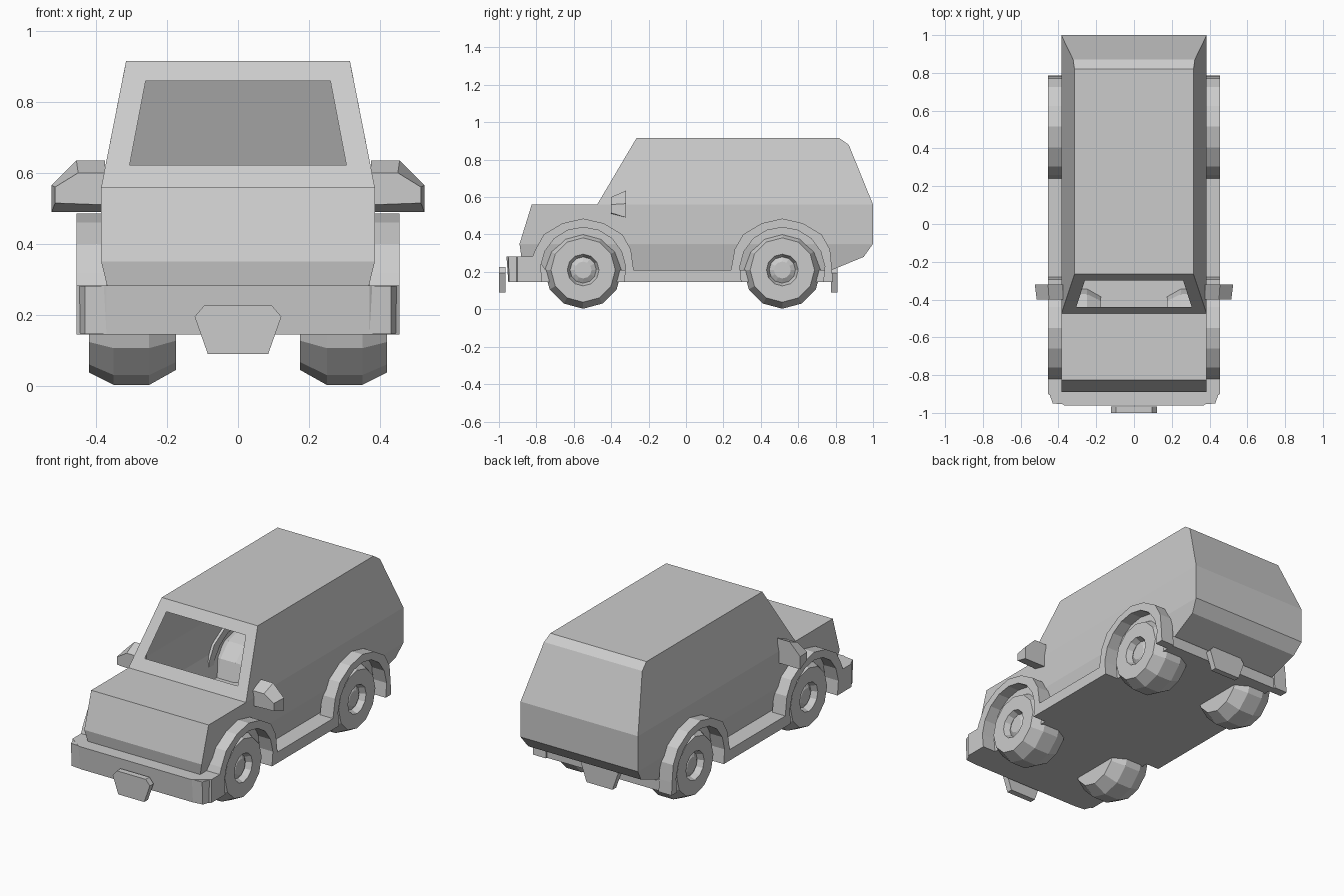
import bpy, bmesh, math

if "Cube" in bpy.data.objects:
    bpy.data.objects.remove(bpy.data.objects["Cube"])


def finish(name, verts, faces):
    bm = bmesh.new()
    vs = [bm.verts.new(v) for v in verts]
    for f in faces:
        bm.faces.new([vs[i] for i in f])
    bmesh.ops.recalc_face_normals(bm, faces=bm.faces)
    me = bpy.data.meshes.new(name)
    bm.to_mesh(me)
    bm.free()
    ob = bpy.data.objects.new(name, me)
    bpy.context.collection.objects.link(ob)
    return ob


def prism(name, ring_a, ring_b):
    """Closed solid between two matching outlines."""
    n = len(ring_a)
    faces = [list(range(n)), list(range(n, 2 * n))]
    faces += [[i, (i + 1) % n, n + (i + 1) % n, n + i] for i in range(n)]
    return finish(name, list(ring_a) + list(ring_b), faces)


# Body shell: side profile (y, z, half width), open at the windscreen
prof = [(-.80, .21, .355), (-.88, .28, .368), (-.89, .35, .385), (-.825, .56, .385),
        (-.475, .56, .385), (-.265, .915, .315), (.82, .915, .315), (.87, .88, .322),
        (1, .56, .385), (1, .35, .385), (.95, .28, .37), (.78, .21, .355)]
n = len(prof)
verts = [(-w, y, z) for y, z, w in prof] + [(w, y, z) for y, z, w in prof]
faces = [[i, (i + 1) % n, n + (i + 1) % n, n + i] for i in range(n) if i != 4]
for side in ([4, 5, 6, 7, 8], [2, 3, 4, 8, 9], [0, 1, 2, 9, 10, 11]):
    faces += [side, [i + n for i in side]]
# Windscreen frame around the opening
outer = [4, 5, n + 5, n + 4]
slope = lambda z: -.475 + (z - .56) * .21 / .355
verts += [(x, slope(z), z) for x, z in ((-.305, .622), (-.26, .858), (.26, .858), (.305, .622))]
faces += [[outer[i], outer[(i + 1) % 4], 2 * n + (i + 1) % 4, 2 * n + i] for i in range(4)]
finish("body_shell", verts, faces)

# Underbody with the middle of the front bumper
under = [(-.95, .145), (-.96, .283), (-.80, .283), (-.75, .21), (.775, .21), (.775, .145)]
prism("underbody", [(-.37, y, z) for y, z in under], [(.37, y, z) for y, z in under])

# Side trim: bumper end, wheel arches and sill in one outline
WHEELS = (-.55, .515)
WZ = .21
arch = [(-.255, .32), (-.21, .40), (-.11, .46), (0, .485), (.11, .46), (.21, .40), (.255, .32)]


def opening(cy, r=.228, steps=10):
    a0 = math.asin((.145 - WZ) / r)
    return [(cy + r * math.cos(a), WZ + r * math.sin(a))
            for a in (a0 + (math.pi - 2 * a0) * k / steps for k in range(steps + 1))]


trim = [(-.95, .145), (-.96, .283), (-.82, .283)]
trim += [(WHEELS[0] + y, z) for y, z in arch] + [(-.28, .21), (.24, .21)]
trim += [(WHEELS[1] + y, z) for y, z in arch] + [(.78, .22), (.785, .145)]
trim += opening(WHEELS[1]) + opening(WHEELS[0])

# Wheel section (x, radius): inner wall, tread, outer wall, hub recess, hub
section = [(.175, .165), (.25, .207), (.35, .207), (.42, .172), (.42, .085), (.385, .07), (.40, .045)]
SIDES = 12


def wheel(name, s, cy):
    vs = [(s * x, cy + r * math.cos(2 * math.pi * k / SIDES), WZ + r * math.sin(2 * math.pi * k / SIDES))
          for x, r in section for k in range(SIDES)]
    last = (len(section) - 1) * SIDES
    fs = [[j * SIDES + k, j * SIDES + (k + 1) % SIDES, (j + 1) * SIDES + (k + 1) % SIDES, (j + 1) * SIDES + k]
          for j in range(len(section) - 1) for k in range(SIDES)]
    fs += [list(range(SIDES)), list(range(last, last + SIDES))]
    finish(name, vs, fs)


mirror_back = [(.375, .49), (.525, .49), (.525, .565), (.455, .635), (.375, .635)]
mirror_front = [(.375, .51), (.515, .515), (.515, .56), (.45, .60), (.375, .60)]

for s, tag in ((1, "right"), (-1, "left")):
    prism("side_trim_" + tag, [(s * .37, y, z) for y, z in trim],
          [(s * .455, max(y, -.90), z) if z < .3 and y < -.94 else (s * .455, y, z) for y, z in trim])
    # Rounded bumper corner
    corner = [(.37, -.95), (.43, -.945), (.45, -.89), (.37, -.85)]
    prism("bumper_corner_" + tag, [(s * x, y, .146) for x, y in corner],
          [(s * x, y - .005, .282) for x, y in corner])
    for cy, end in zip(WHEELS, ("front", "rear")):
        wheel(f"wheel_{end}_{tag}", s, cy)
    # Door mirrors
    prism("door_mirror_" + tag, [(s * x, -.32, z) for x, z in mirror_back],
          [(s * x, -.40, z) for x, z in mirror_front])

# Blank plates at both ends
plate = [(-.122, .195), (-.095, .227), (.095, .227), (.122, .195), (.085, .09), (-.085, .09)]
for name, y0, y1, dz in (("front_plate", -1, -.965, 0), ("rear_plate", .775, .81, 0)):
    prism(name, [(x, y0, z + dz) for x, z in plate], [(x, y1, z + dz) for x, z in plate])

# Thin sliver on the roof
finish("roof_sliver", [(-.25, -.11, .917), (-.23, -.17, .917), (-.23, .03, .917)], [[0, 1, 2]])
